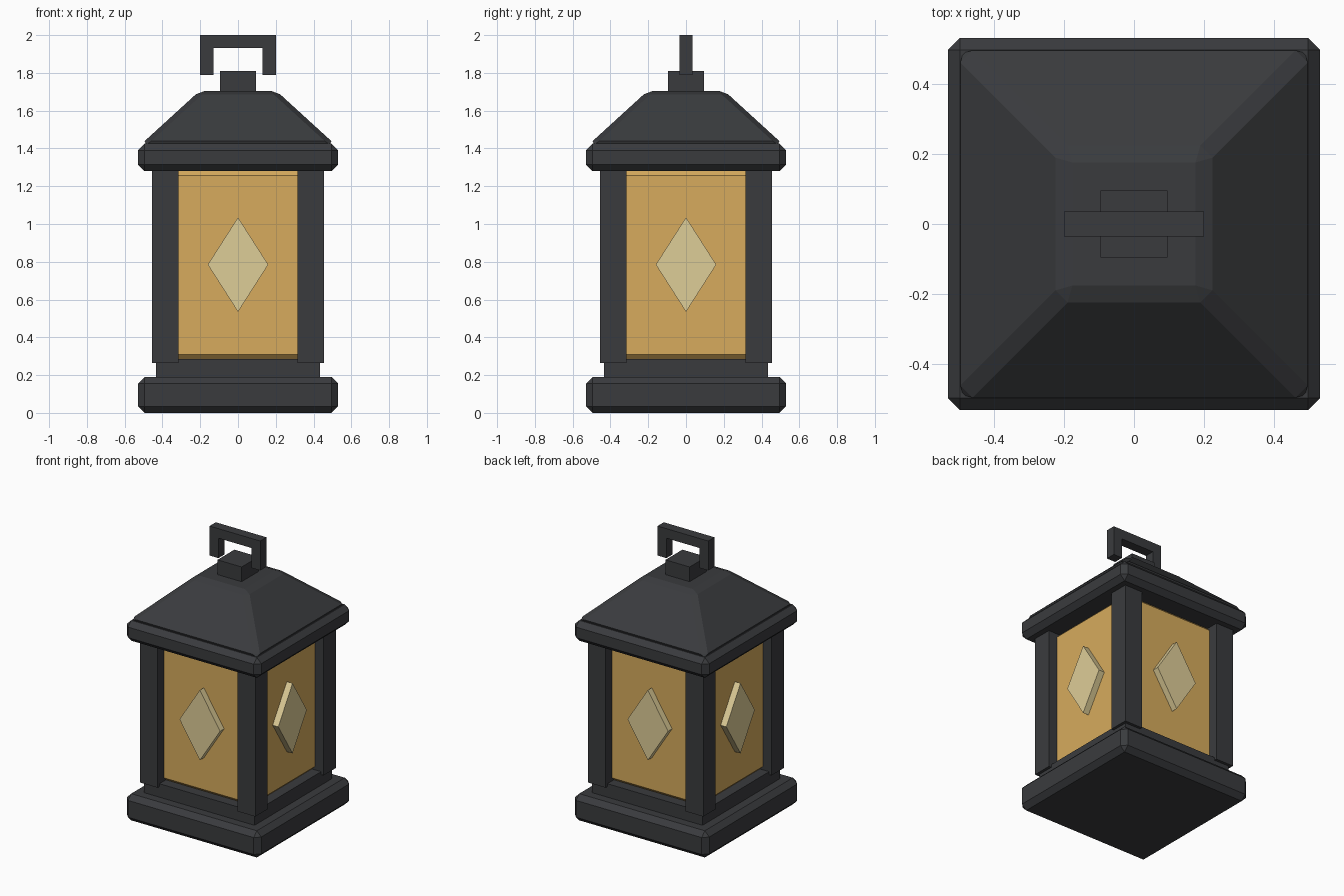
import bpy, bmesh
from math import pi
from mathutils import Matrix

if "Cube" in bpy.data.objects:
    bpy.data.objects.remove(bpy.data.objects["Cube"])


def material(name, rgb):
    m = bpy.data.materials.new(name)
    m.diffuse_color = (*rgb, 1)
    m.use_nodes = True
    m.node_tree.nodes["Principled BSDF"].inputs["Base Color"].default_value = m.diffuse_color
    return m


IRON = material("dark_iron", (0.042, 0.044, 0.048))
GLASS = material("amber_glass", (0.68, 0.41, 0.11))
PALE = material("pale_glass", (0.73, 0.61, 0.31))


def finish(name, bm, mat, bevel=0):
    if bevel:
        bmesh.ops.bevel(bm, geom=bm.edges[:], offset=bevel, segments=1,
                        affect='EDGES', profile=0.5)
    bmesh.ops.recalc_face_normals(bm, faces=bm.faces[:])
    me = bpy.data.meshes.new(name)
    bm.to_mesh(me)
    bm.free()
    me.materials.append(mat)
    ob = bpy.data.objects.new(name, me)
    bpy.context.collection.objects.link(ob)
    return ob


def block(name, x, y, z, mat=IRON, bevel=0, top_scale=1):
    """Box from (min, max) ranges, optionally tapered towards the top."""
    bm = bmesh.new()
    bmesh.ops.create_cube(bm, size=1)
    for v in bm.verts:
        s = top_scale if v.co.z > 0 else 1
        v.co.x = (sum(x) / 2) + v.co.x * (x[1] - x[0]) * s
        v.co.y = (sum(y) / 2) + v.co.y * (y[1] - y[0]) * s
        v.co.z = (sum(z) / 2) + v.co.z * (z[1] - z[0])
    return finish(name, bm, mat, bevel)


def square(name, half, z0, z1, **kw):
    return block(name, (-half, half), (-half, half), (z0, z1), **kw)


def prism(name, outline, y0, y1, mat, turn=0):
    """Extrude an (x, z) outline along y, then turn it about the z axis."""
    bm = bmesh.new()
    face = bm.faces.new([bm.verts.new((x, y0, z)) for x, z in outline])
    ext = bmesh.ops.extrude_face_region(bm, geom=[face])["geom"]
    bmesh.ops.translate(bm, vec=(0, y1 - y0, 0),
                        verts=[g for g in ext if isinstance(g, bmesh.types.BMVert)])
    bm.transform(Matrix.Rotation(turn, 4, 'Z'))
    return finish(name, bm, mat)


# Stepped base
square("base", 0.53, 0, 0.19, bevel=0.035)
square("base_step", 0.435, 0.17, 0.286)

# Glass body and corner posts
square("glass_body", 0.385, 0.284, 1.283, mat=GLASS, bevel=0.025)
for sx in (-1, 1):
    for sy in (-1, 1):
        block("corner_post", sorted((sx * 0.315, sx * 0.455)),
              sorted((sy * 0.315, sy * 0.455)), (0.265, 1.3))

# Raised diamond on each pane
diamond = [(-0.16, 0.785), (0, 0.535), (0.16, 0.785), (0, 1.035)]
for i in range(4):
    prism("diamond", diamond, -0.43, -0.37, PALE, i * pi / 2)

# Roof brim, tapered roof and cap
square("roof_brim", 0.53, 1.28, 1.425, bevel=0.035)
square("roof", 0.515, 1.42, 1.705, bevel=0.028, top_scale=0.203 / 0.515)
square("roof_cap", 0.095, 1.69, 1.81)

# Carrying handle
handle = [(-0.2, 1.79), (-0.13, 1.79), (-0.13, 1.932), (0.13, 1.932),
          (0.13, 1.79), (0.2, 1.79), (0.2, 2.0), (-0.2, 2.0)]
prism("handle", handle, -0.035, 0.035, IRON)
